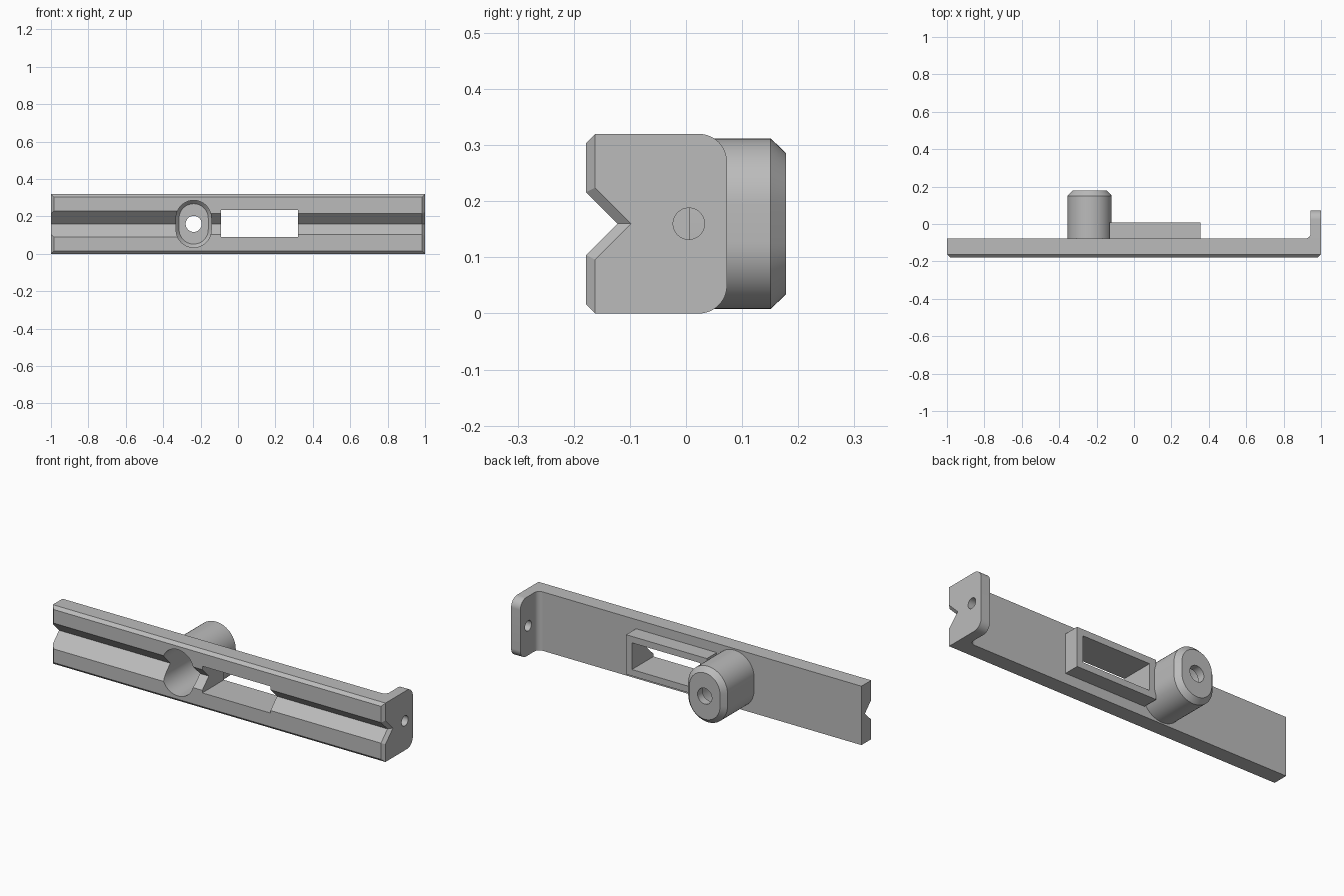
import bpy
import bmesh
from math import pi, sin, cos, radians

cube = bpy.data.objects.get("Cube")
if cube:
    bpy.data.objects.remove(cube, do_unlink=True)

gray = bpy.data.materials.new("plain gray")
gray.use_nodes = True
gray.diffuse_color = (0.5, 0.5, 0.5, 1)
gray.node_tree.nodes["Principled BSDF"].inputs["Base Color"].default_value = (0.5, 0.5, 0.5, 1)

MID = 0.16        # mid height of the rail
TOP = 0.32
FRONT, BACK = -0.178, -0.078
BOSS_X = -0.237
BEVEL = 0.016


def loft(name, rings):
    """Solid skinned through rings of 3D points, capped at both ends."""
    bm = bmesh.new()
    loops = [[bm.verts.new(p) for p in ring] for ring in rings]
    n = len(loops[0])
    for a, b in zip(loops, loops[1:]):
        for i in range(n):
            j = (i + 1) % n
            bm.faces.new((a[i], a[j], b[j], b[i]))
    bm.faces.new(loops[0])
    bm.faces.new(loops[-1])
    bmesh.ops.recalc_face_normals(bm, faces=bm.faces)
    mesh = bpy.data.meshes.new(name)
    bm.to_mesh(mesh)
    bm.free()
    mesh.materials.append(gray)
    obj = bpy.data.objects.new(name, mesh)
    bpy.context.collection.objects.link(obj)
    return obj


def rect(x0, x1, z0, z1, y):
    return [(x0, y, z0), (x1, y, z0), (x1, y, z1), (x0, y, z1)]


def arc(cx, cy, r, start, end, n=16):
    return [(cx + r * cos(start + (end - start) * i / n),
             cy + r * sin(start + (end - start) * i / n)) for i in range(n + 1)]


def stadium(half_x, half_z, y):
    s = half_z - half_x
    pts = arc(0, s, half_x, 0, pi, 24) + arc(0, -s, half_x, pi, 2 * pi, 24)
    return [(BOSS_X + x, y, MID + z) for x, z in pts]


def circle(r, n=32):
    return [(r * cos(2 * pi * i / n), r * sin(2 * pi * i / n)) for i in range(n)]


def vee(x, apex):
    """Right-angled groove section with its point at the given depth."""
    h = apex + 0.25
    return [(x, apex, MID), (x, -0.25, MID + h), (x, -0.25, MID - h)]


def cut(obj, cutters):
    bpy.context.view_layer.objects.active = obj
    for c in cutters:
        mod = obj.modifiers.new("cut", 'BOOLEAN')
        mod.operation = 'DIFFERENCE'
        mod.solver = 'EXACT'
        mod.object = c
        bpy.ops.object.modifier_apply(modifier=mod.name)


# Rail with bevelled front edges
rail = loft("rail", [
    rect(-1 + BEVEL, 1 - BEVEL, BEVEL, TOP - BEVEL, FRONT),
    rect(-1, 1, 0, TOP, FRONT + BEVEL),
    rect(-1, 1, 0, TOP, BACK)])

# End flange with two rounded corners, and the fillet joining it to the rail
profile = ([(BACK, 0)] + arc(0.023, 0.05, 0.05, -pi / 2, 0)
           + arc(0.023, TOP - 0.05, 0.05, 0, pi / 2) + [(BACK, TOP)])
flange = loft("end_flange", [[(x, y, z) for y, z in profile] for x in (0.945, 1)])
corner = [(0.945, BACK)] + arc(0.915, BACK + 0.03, 0.03, 0, -pi / 2, 10)
fillet = loft("flange_fillet", [[(x, y, z) for x, y in corner] for z in (0, TOP)])

# Raised frame around the slot, and the round-ended boss
frame = loft("slot_frame", [rect(-0.13, 0.355, 0.055, 0.27, y) for y in (BACK, 0.007)])
boss = loft("boss", [
    stadium(0.118, 0.152, BACK),
    stadium(0.118, 0.152, 0.151),
    stadium(0.092, 0.126, 0.178)])

# Cutters
wide_groove = loft("wide_groove_cutter", [vee(-1.1, -0.108), vee(BOSS_X, -0.108)])
narrow_groove = loft("narrow_groove_cutter", [vee(BOSS_X - 0.03, -0.122), vee(1.1, -0.122)])
flare = loft("flare_cutter", [vee(0.984, -0.122), vee(1.016, -0.074)])
slot = loft("slot_cutter", [rect(-0.09, 0.32, 0.09, 0.235, y) for y in (-0.3, 0.1)])
bore = loft("bore_cutter", [
    stadium(0.094, 0.126, -0.3),
    stadium(0.094, 0.126, 0.115),
    stadium(0.078, 0.108, 0.135)])
screw_hole = loft("screw_hole_cutter", [
    [(BOSS_X + a, y, MID + b) for a, b in circle(0.043)] for y in (0.08, 0.3)])
flange_hole = loft("flange_hole_cutter", [
    [(x, 0.005 + a, MID + b) for a, b in circle(0.028)] for x in (0.9, 1.1)])

cut(rail, [wide_groove, narrow_groove, flare, slot, bore])
cut(frame, [slot])
cut(boss, [bore, screw_hole])
cut(flange, [flange_hole])

for c in (wide_groove, narrow_groove, flare, slot, bore, screw_hole, flange_hole):
    bpy.data.objects.remove(c, do_unlink=True)

# Smooth the curved walls and keep the edges sharp
for obj in bpy.context.view_layer.objects:
    obj.select_set(False)
for obj in (rail, flange, fillet, frame, boss):
    obj.select_set(True)
    bpy.context.view_layer.objects.active = obj
    bpy.ops.object.shade_smooth_by_angle(angle=radians(30))
    obj.select_set(False)
